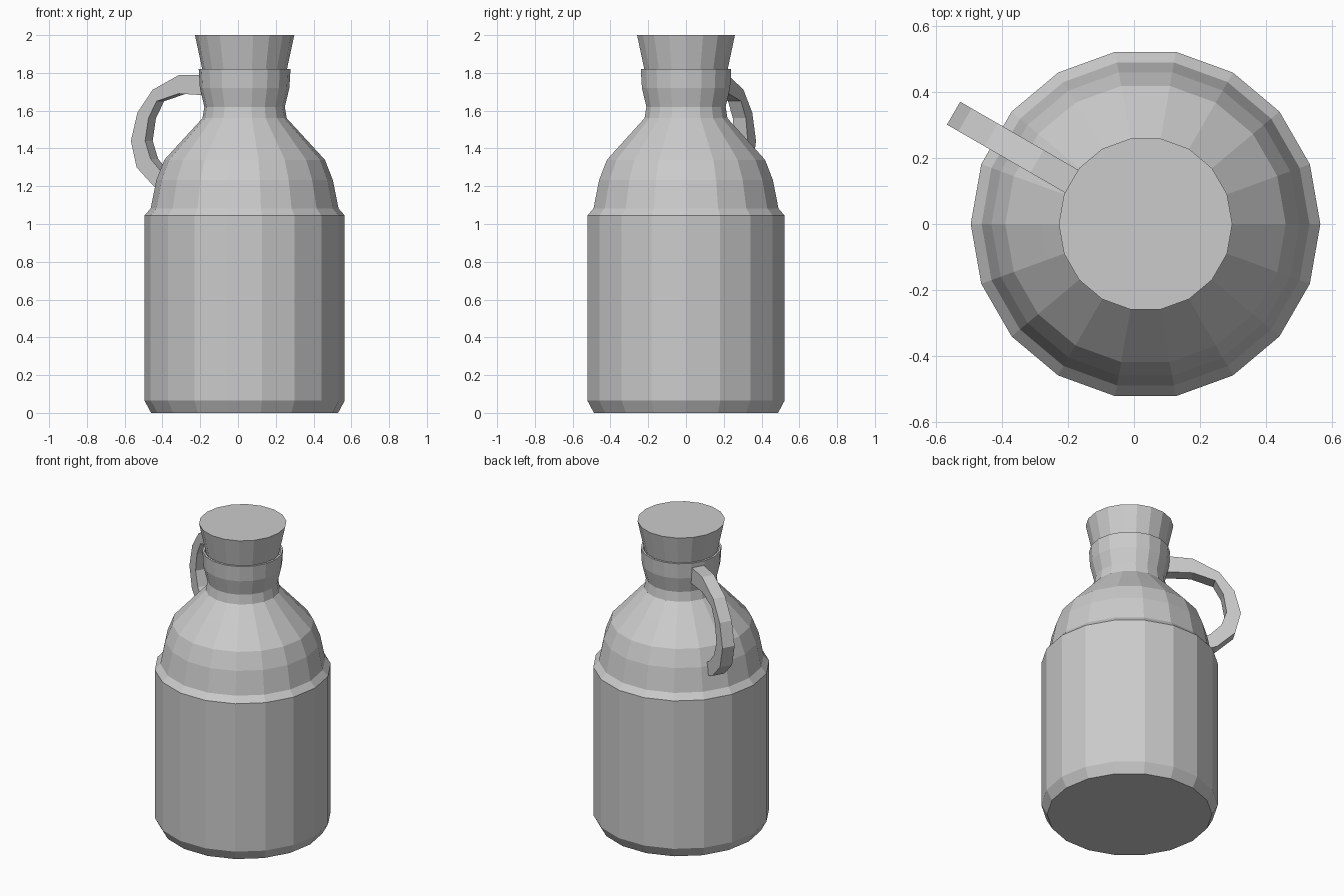
import bpy, bmesh
from math import cos, sin, radians

if "Cube" in bpy.data.objects:
    bpy.data.objects.remove(bpy.data.objects["Cube"])

CX = 0.035      # axis of the jug, offset by the handle's overhang
SIDES = 18


def finish(bm, name):
    bmesh.ops.recalc_face_normals(bm, faces=bm.faces)
    mesh = bpy.data.meshes.new(name)
    bm.to_mesh(mesh)
    bm.free()
    obj = bpy.data.objects.new(name, mesh)
    bpy.context.collection.objects.link(obj)
    return obj


def bridge(bm, rings):
    """Join equal-sized vertex rings and cap both ends."""
    for a, b in zip(rings, rings[1:]):
        n = len(a)
        for i in range(n):
            j = (i + 1) % n
            bm.faces.new((a[i], a[j], b[j], b[i]))
    bm.faces.new(rings[0])
    bm.faces.new(rings[-1])


def lathe(name, profile):
    bm = bmesh.new()
    angles = [radians(360 * i / SIDES) for i in range(SIDES)]
    rings = [[bm.verts.new((CX + r * cos(a), r * sin(a), z)) for a in angles]
             for r, z in profile]
    bridge(bm, rings)
    return finish(bm, name)


# Jug body with shoulder, neck and hollow mouth
lathe("jug_body", [
    (0.495, 0), (0.53, 0.065), (0.53, 1.045), (0.497, 1.083),
    (0.467, 1.233), (0.425, 1.34), (0.315, 1.46), (0.223, 1.56),
    (0.213, 1.62), (0.237, 1.72), (0.243, 1.82),
    (0.230, 1.82), (0.222, 1.72), (0.198, 1.64)])

# Tapered stopper
lathe("stopper", [(0.19, 1.66), (0.263, 2.0)])

# Handle: outer and inner (radius, height) pairs swept with a flat section
pairs = [
    ((0.19, 1.79), (0.19, 1.68)), ((0.38, 1.788), (0.38, 1.69)),
    ((0.54, 1.71), (0.515, 1.65)), ((0.632, 1.59), (0.565, 1.56)),
    ((0.672, 1.44), (0.585, 1.44)), ((0.637, 1.30), (0.552, 1.345)),
    ((0.528, 1.196), (0.485, 1.275)), ((0.45, 1.165), (0.44, 1.25))]
ang = radians(150)
bm = bmesh.new()


def handle_vert(p, w):
    r, z = p
    return bm.verts.new((CX + r * cos(ang) - w * sin(ang),
                         r * sin(ang) + w * cos(ang), z))


W = 0.04
bridge(bm, [[handle_vert(o, -W), handle_vert(o, W),
             handle_vert(i, W), handle_vert(i, -W)] for o, i in pairs])
finish(bm, "handle")
